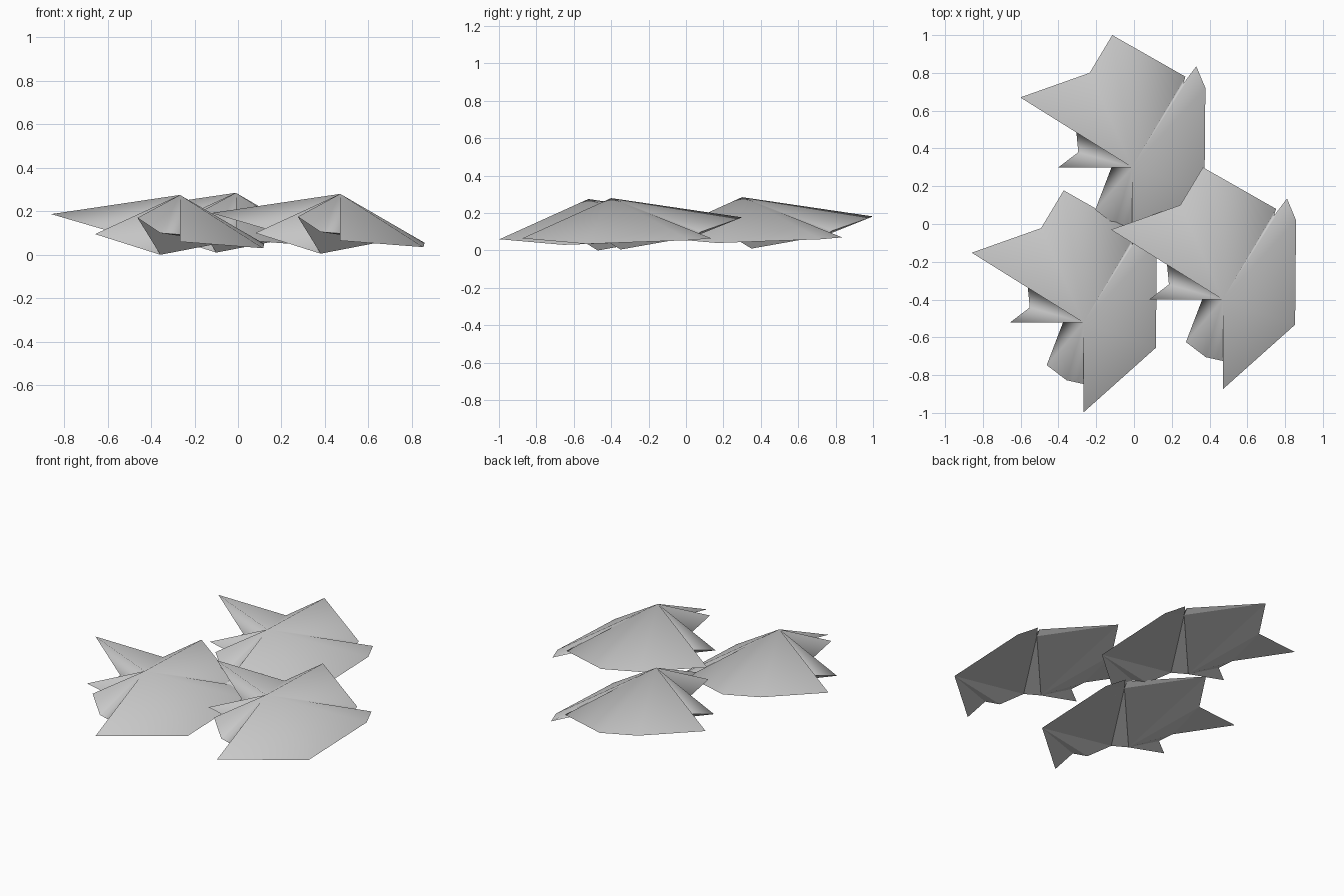
import bpy, bmesh

if "Cube" in bpy.data.objects:
    bpy.data.objects.remove(bpy.data.objects["Cube"])

grey = bpy.data.materials.new("stone_grey")
grey.use_nodes = True
colour = (0.6, 0.6, 0.6, 1)
grey.diffuse_color = colour
grey.node_tree.nodes["Principled BSDF"].inputs["Base Color"].default_value = colour

# Corners of one folded shard, measured from a point below its peak
corners = {
    "peak": (0, 0, .275),
    "front_tip": (0, -.475, .06), "right_front": (.383, -.133, .03),
    "right_back": (.388, .42, .05), "back_tooth": (.34, .535, .06),
    "notch": (.272, .445, .07), "notch_lip": (.282, .48, .095),
    "back_tip": (-.105, .70, .172), "leaf_root": (-.225, .50, .11),
    "leaf_tip": (-.592, .37, .187),
    "side_back": (-.295, .185, .10), "side_front": (-.285, .08, .10),
    "spike": (-.39, 0, .095), "keel": (-.09, .05, 0),
    "skirt_left": (-.195, -.225, .17), "skirt_mid": (-.09, -.305, .10),
    "skirt_end": (0, -.325, .093),
}

# Underside panels that close the folded tent
underside = [
    "leaf_tip side_back leaf_root", "keel leaf_root side_back",
    "keel back_tip leaf_root", "keel notch back_tip",
    "notch notch_lip back_tip", "keel side_back side_front",
    "keel side_front spike", "keel skirt_left notch",
    "skirt_left right_front notch", "skirt_left skirt_mid right_front",
    "skirt_mid skirt_end right_front", "front_tip right_front skirt_end",
    "notch right_front right_back", "notch right_back back_tooth",
]


def shard_mesh():
    bm = bmesh.new()
    v = {name: bm.verts.new(co) for name, co in corners.items()}
    rim = [n for n in corners if n != "peak"]
    # Tent panels fan round the peak
    for a, b in zip(rim, rim[1:] + rim[:1]):
        bm.faces.new((v["peak"], v[a], v[b]))
    for panel in underside:
        bm.faces.new([v[n] for n in panel.split()])
    bmesh.ops.recalc_face_normals(bm, faces=bm.faces)
    # Smooth over the tent folds, sharp round the rim and below
    for face in bm.faces:
        face.smooth = True
    for edge in bm.edges:
        edge.smooth = v["peak"] in edge.verts
    mesh = bpy.data.meshes.new("folded_shard")
    bm.to_mesh(mesh)
    bm.free()
    mesh.materials.append(grey)
    return mesh


# Three overlapping copies
places = {"left_shard": (.47, -.4, .005), "right_shard": (-.267, -.522, 0),
          "back_shard": (-.01, .3, .01)}
shard = shard_mesh()
for name, place in places.items():
    obj = bpy.data.objects.new(name, shard)
    bpy.context.collection.objects.link(obj)
    obj.location = place
